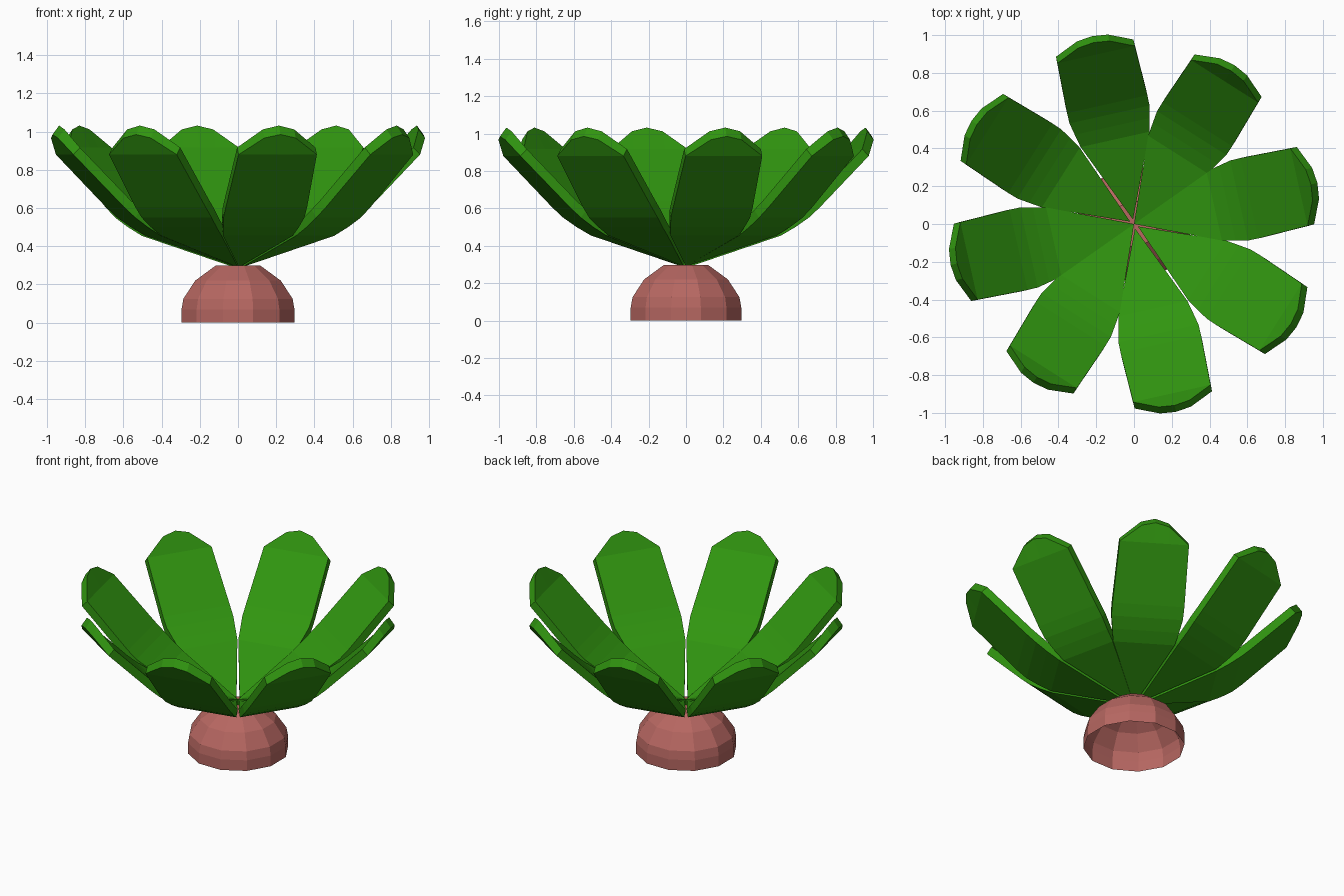
import bpy, bmesh, math
from mathutils import Matrix

if "Cube" in bpy.data.objects:
    bpy.data.objects.remove(bpy.data.objects["Cube"])


def material(name, rgb):
    m = bpy.data.materials.new(name)
    m.diffuse_color = (*rgb, 1)
    m.use_nodes = True
    m.node_tree.nodes["Principled BSDF"].inputs["Base Color"].default_value = m.diffuse_color
    return m


def finish(bm, name, mat):
    bmesh.ops.recalc_face_normals(bm, faces=bm.faces)
    me = bpy.data.meshes.new(name)
    bm.to_mesh(me)
    bm.free()
    me.materials.append(mat)
    ob = bpy.data.objects.new(name, me)
    bpy.context.collection.objects.link(ob)
    return ob


GREEN = material("leaf green", (0.03, 0.30, 0.005))
PINK = material("bulb pink", (0.47, 0.135, 0.12))

# Bulb: open-bottomed dome, 12 sides
SIDES = 12
bm = bmesh.new()
rings = []
for r, z in [(.306, 0), (.306, .07), (.296, .125), (.232, .22), (.122, .298)]:
    rings.append([bm.verts.new((r * math.cos(a), r * math.sin(a), z))
                  for a in (math.radians(15 + 360 * i / SIDES) for i in range(SIDES))])
for lo, hi in zip(rings, rings[1:]):
    for i in range(SIDES):
        j = (i + 1) % SIDES
        bm.faces.new((lo[i], lo[j], hi[j], hi[i]))
bm.faces.new(rings[-1])
finish(bm, "bulb", PINK)

# Leaf rows: (outer radius, outer z, inner radius, inner z, half width)
ROWS = [(.0, .29, .0, .335, .0),
        (.455, .455, .435, .50, .187),
        (.53, .50, .505, .545, .203),
        (.60, .55, .57, .592, .217),
        (.66, .605, .626, .642, .218),
        (.93, .88, .895, .917, .21)]
# Rounded tip, same column order as the rows
TIP = [(.93, .88, .895, .917), (.985, .967, .95, 1.012), (.995, .985, .96, 1.032)]
COLS = [-1, -.4, 0, .4, 1]


def leaf(name, angle, shift):
    bm = bmesh.new()
    outer, inner = [], []
    for ro, zo, ri, zi, w in ROWS:
        outer.append([bm.verts.new((ro, w * c, zo)) for c in COLS])
        inner.append([bm.verts.new((ri, w * c, zi)) for c in COLS])
    # tip row shares its end corners with the last full row
    for side, k in ((outer, 0), (inner, 2)):
        last = side[-1]
        mid = [bm.verts.new((TIP[t][k], .21 * c, TIP[t][k + 1]))
               for t, c in ((1, -.4), (2, 0), (1, .4))]
        side.append([last[0], *mid, last[-1]])
    n = len(COLS) - 1
    for side in (outer, inner):
        for a, b in zip(side, side[1:]):
            for i in range(n):
                f = list(dict.fromkeys((a[i], a[i + 1], b[i + 1], b[i])))
                bm.faces.new(f)
    # rim: both long edges, then the tip
    for e in (0, n):
        for k in range(len(ROWS) - 1):
            bm.faces.new((outer[k][e], outer[k + 1][e], inner[k + 1][e], inner[k][e]))
    for i in range(n):
        bm.faces.new((outer[-1][i], outer[-1][i + 1], inner[-1][i + 1], inner[-1][i]))
    bmesh.ops.remove_doubles(bm, verts=bm.verts, dist=.0005)
    bm.transform(Matrix.Rotation(math.radians(angle), 4, 'Z') @ Matrix.Translation((shift, 0, 0)))
    finish(bm, name, GREEN)


# Eight leaves; two opposite pairs sit slightly further out
for k in range(8):
    leaf(f"leaf_{k + 1}", 12.6 + 45 * k, .024 if k % 4 in (2, 3) else 0)
